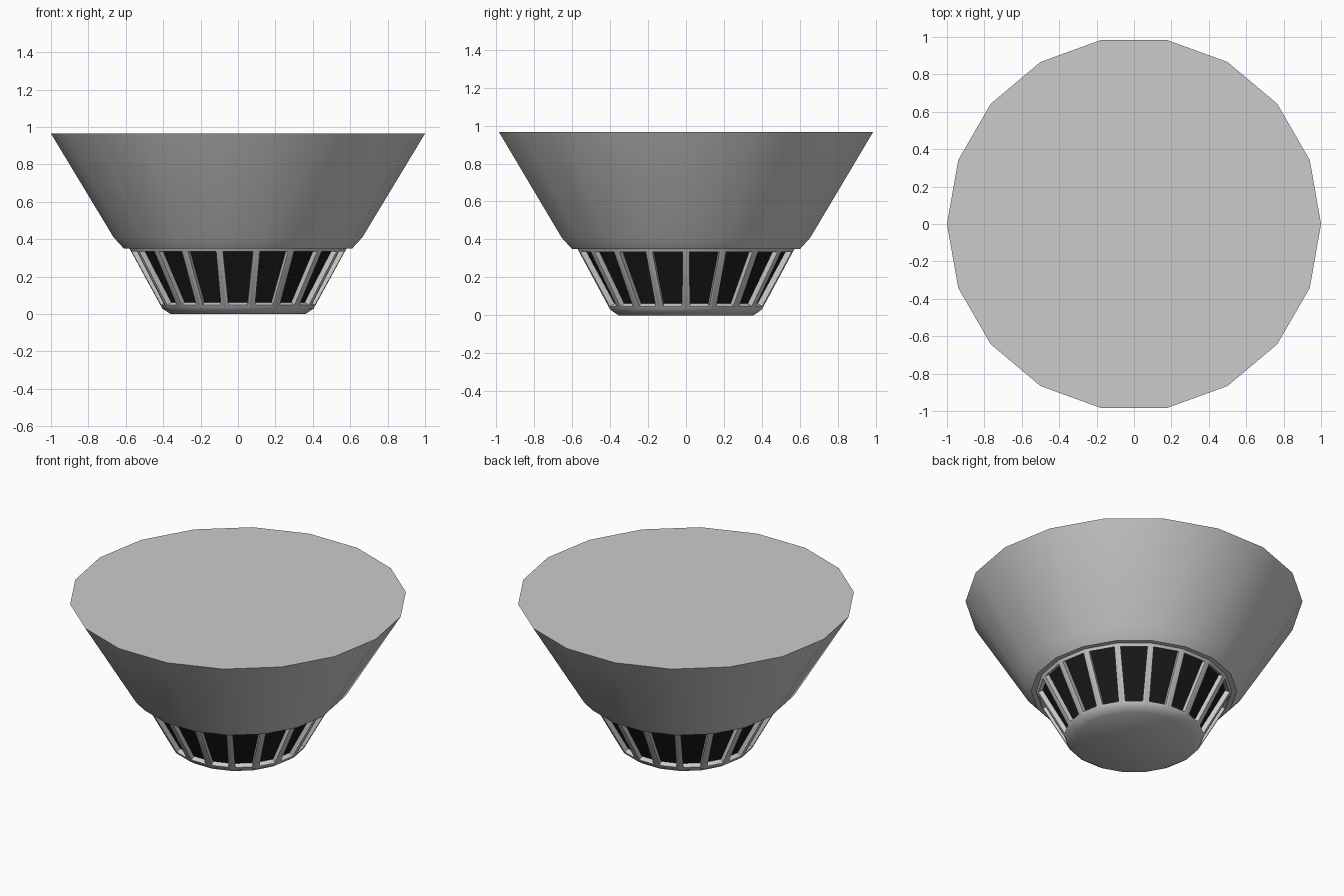
import bpy, bmesh
from math import cos, sin, pi, radians

if "Cube" in bpy.data.objects:
    bpy.data.objects.remove(bpy.data.objects["Cube"])

SIDES = 18


def lathe(name, profile, cap_bottom=False, cap_top=False, vent_band=None):
    """Revolve (radius, z) points; optionally recess vents in one band."""
    bm = bmesh.new()
    rings = [[bm.verts.new((r * cos(2 * pi * i / SIDES), r * sin(2 * pi * i / SIDES), z))
              for i in range(SIDES)] for r, z in profile]
    vents = []
    for k in range(len(rings) - 1):
        a, b = rings[k], rings[k + 1]
        for i in range(SIDES):
            j = (i + 1) % SIDES
            f = bm.faces.new((a[i], a[j], b[j], b[i]))
            if k == vent_band:
                vents.append(f)
    if cap_bottom:
        bm.faces.new(rings[0][::-1])
    if cap_top:
        bm.faces.new(rings[-1])
    bm.normal_update()
    if vents:
        # window frame, then the dark recessed panel
        bmesh.ops.inset_individual(bm, faces=vents, thickness=0.028)
        bm.normal_update()
        walls = bmesh.ops.extrude_discrete_faces(bm, faces=vents)["faces"]
        for f in walls:
            f.normal_update()
            n = f.normal.copy()
            for v in f.verts:
                v.co -= n * 0.03
            f.material_index = 1
    me = bpy.data.meshes.new(name)
    bm.to_mesh(me)
    bm.free()
    ob = bpy.data.objects.new(name, me)
    bpy.context.collection.objects.link(ob)
    if vents:
        for label, c in (("grey", (0.8, 0.8, 0.8, 1)), ("vent_black", (0.01, 0.01, 0.01, 1))):
            m = bpy.data.materials.new(label)
            m.diffuse_color = c
            m.use_nodes = True
            m.node_tree.nodes["Principled BSDF"].inputs["Base Color"].default_value = m.diffuse_color
            me.materials.append(m)
    bpy.ops.object.select_all(action='DESELECT')
    ob.select_set(True)
    bpy.context.view_layer.objects.active = ob
    bpy.ops.object.shade_smooth_by_angle(angle=radians(35))
    return ob


# vented base with chamfered foot
lathe("vented_base", [(0.36, 0), (0.405, 0.03), (0.58, 0.35)],
      cap_bottom=True, vent_band=1)

# flared bowl with under-ledge, chamfer and flat top
lathe("flared_bowl", [(0.58, 0.35), (0.61, 0.35), (0.665, 0.41), (1.0, 0.965)],
      cap_top=True)
